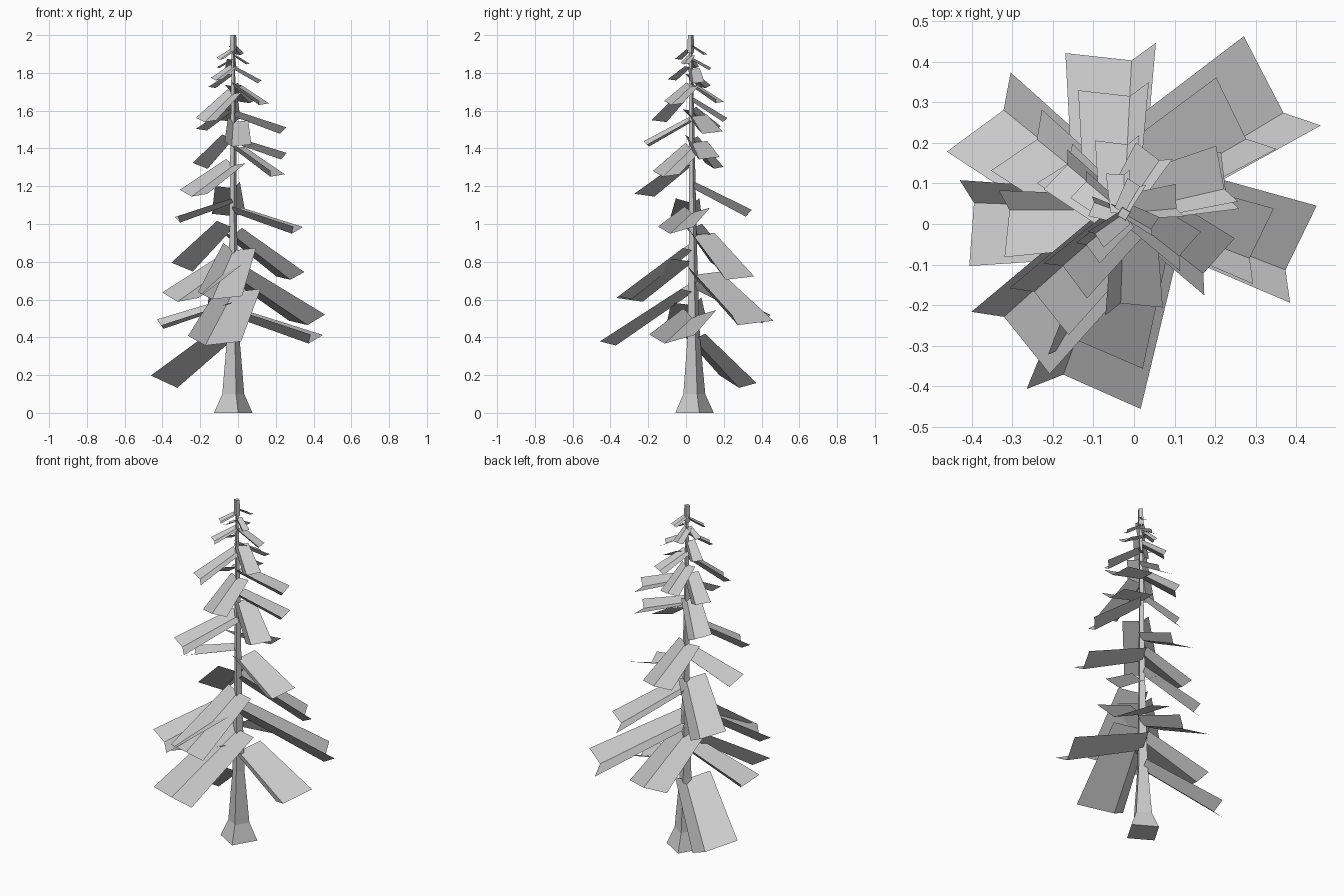
import bpy
import bmesh
from math import radians, sin, cos, pi
from mathutils import Vector, Matrix

cube = bpy.data.objects.get("Cube")
if cube:
    bpy.data.objects.remove(cube, do_unlink=True)

grey = bpy.data.materials.new("plain_grey")
grey.use_nodes = True
colour = (0.6, 0.6, 0.6, 1)
grey.diffuse_color = colour
grey.node_tree.nodes["Principled BSDF"].inputs["Base Color"].default_value = colour


def finish(bm, name):
    mesh = bpy.data.meshes.new(name)
    bm.to_mesh(mesh)
    bm.free()
    mesh.materials.append(grey)
    obj = bpy.data.objects.new(name, mesh)
    bpy.context.collection.objects.link(obj)
    return obj


def trunk_axis(z):
    return Vector((-0.025, 0.045 - 0.01 * z, z))


def make_trunk(profile, sides=4):
    """Faceted tapering trunk, lofted through rings of (height, radius)."""
    bm = bmesh.new()
    rings = []
    for z, radius in profile:
        ring = []
        for i in range(sides):
            a = 2 * pi * i / sides + 0.25
            offset = Vector((cos(a), sin(a), 0)) * radius
            ring.append(bm.verts.new(trunk_axis(z) + offset))
        rings.append(ring)
    for low, high in zip(rings, rings[1:]):
        for i in range(sides):
            j = (i + 1) % sides
            bm.faces.new((low[i], low[j], high[j], high[i]))
    bm.faces.new(rings[0][::-1])
    bm.faces.new(rings[-1])
    return finish(bm, "trunk")


def make_branch(name, azimuth, height, length, pitch, roll=0):
    """Drooping plate folded along a valley, one wing wide and one narrow."""
    az, p = radians(azimuth), radians(pitch)
    along = Vector((cos(az) * cos(p), sin(az) * cos(p), -sin(p)))
    side = Vector((-sin(az), cos(az), 0))
    up = along.cross(side)
    turn = Matrix.Rotation(radians(roll), 3, along)
    side, up = turn @ side, turn @ up
    wide = side * 0.4 + up * 0.05
    narrow = side * -0.14 + up * 0.15
    root = trunk_axis(height)
    tip = root + along * length
    bm = bmesh.new()
    r, t = bm.verts.new(root), bm.verts.new(tip)
    for wing, reach, flip in ((wide, 0, False), (narrow, 0.05, True)):
        a = bm.verts.new(root + wing * length * 0.76)
        b = bm.verts.new(tip + (wing + along * reach) * length)
        face = (r, t, b, a)
        bm.faces.new(face[::-1] if flip else face)
    return finish(bm, name)


make_trunk([(0, 0.105), (0.1, 0.06), (0.4, 0.034), (0.9, 0.022),
            (1.5, 0.015), (1.9, 0.009), (1.91, 0.018), (2.0, 0.016)])

# Rows hold azimuth, height, length, droop and roll
tiers = {
    "lower_branch": [
        (141, 0.39, 0.46, 34, 18), (-21, 0.51, 0.45, 18.5, 8),
        (178, 0.57, 0.39, 18.6), (250, 0.64, 0.52, 33), (87, 0.66, 0.41, 27),
        (31, 0.73, 0.53, 30), (222, 0.80, 0.45, 28)],
    "middle_branch": [
        (251, 0.86, 0.43, 37), (30, 0.94, 0.42, 34), (141, 0.98, 0.36, 40, 18),
        (-21, 1.06, 0.35, 18.5, 8), (180, 1.11, 0.3, 20, 10),
        (87, 1.19, 0.32, 28), (222, 1.31, 0.34, 29)],
    "upper_branch": [
        (-38, 1.40, 0.29, 31), (9, 1.43, 0.27, 19), (139, 1.45, 0.24, 41, 18),
        (268, 1.54, 0.26, 30), (13, 1.57, 0.27, 20), (140, 1.60, 0.21, 30),
        (87, 1.65, 0.20, 33), (221, 1.69, 0.25, 37)],
}
for name, rows in tiers.items():
    for n, row in enumerate(rows):
        make_branch(f"{name}_{n}", *row)

# Small sprigs around the tip
sprigs = [(-38, 1.73, 0.20), (56, 1.73, 0.18), (140, 1.79, 0.14), (5, 1.82, 0.15),
          (220, 1.83, 0.14), (90, 1.87, 0.11), (160, 1.87, 0.09),
          (-30, 1.89, 0.09), (215, 1.92, 0.10), (60, 1.94, 0.09)]
for n, row in enumerate(sprigs):
    make_branch(f"crown_sprig_{n}", *row, 30)
